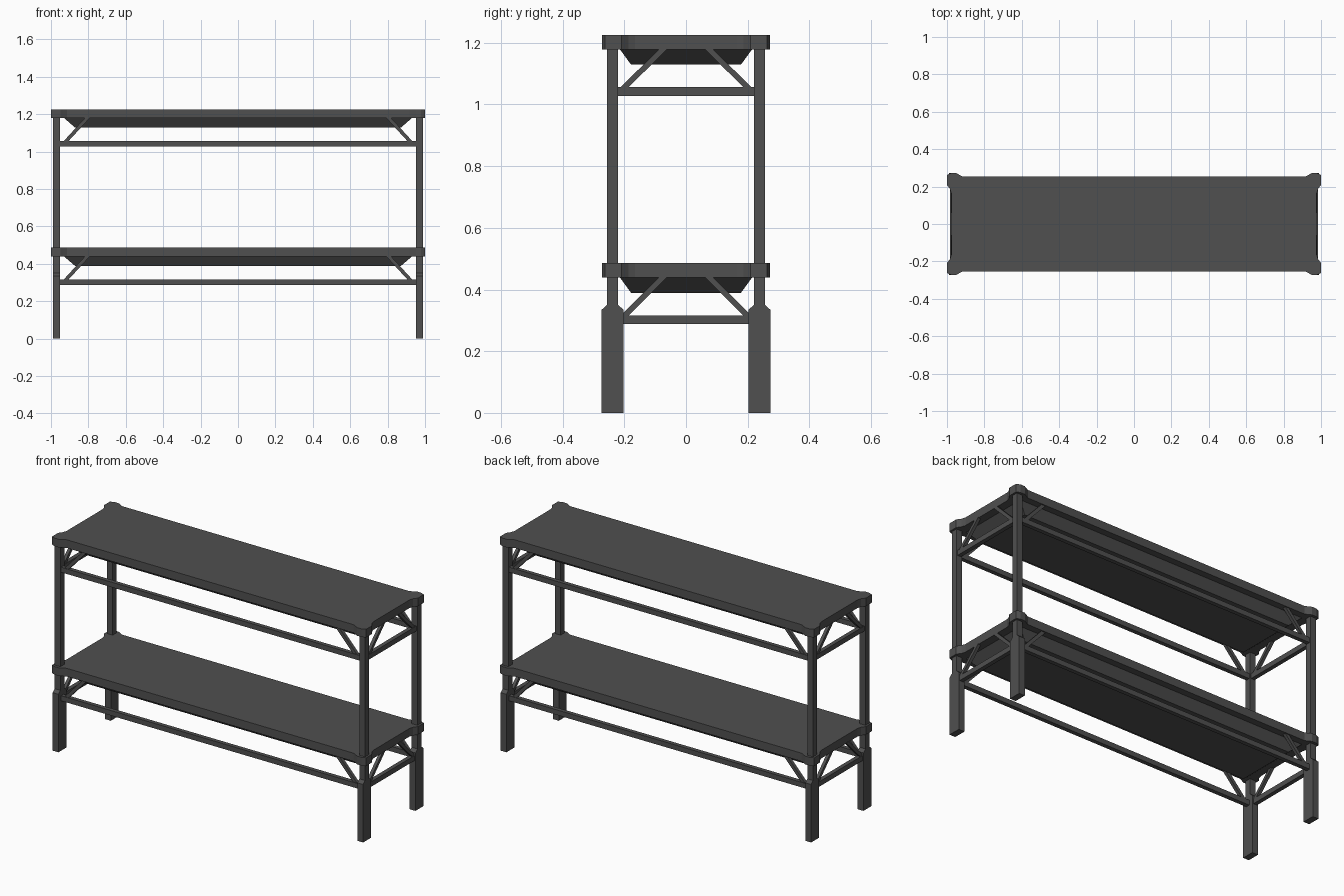
import bpy, bmesh
from mathutils import Vector

if "Cube" in bpy.data.objects:
    bpy.data.objects.remove(bpy.data.objects["Cube"])

grey = bpy.data.materials.new("dark_grey_metal")
grey.diffuse_color = (0.08, 0.08, 0.08, 1)
grey.use_nodes = True
grey.node_tree.nodes["Principled BSDF"].inputs["Base Color"].default_value = grey.diffuse_color


def finish(name, bm):
    bmesh.ops.recalc_face_normals(bm, faces=bm.faces)
    me = bpy.data.meshes.new(name)
    bm.to_mesh(me)
    bm.free()
    me.materials.append(grey)
    ob = bpy.data.objects.new(name, me)
    bpy.context.collection.objects.link(ob)
    return ob


def loft(name, rings):
    """Skin a stack of equal-length point rings and cap both ends."""
    bm = bmesh.new()
    vs = [[bm.verts.new(p) for p in r] for r in rings]
    n = len(vs[0])
    for a, b in zip(vs, vs[1:]):
        for i in range(n):
            bm.faces.new((a[i], a[(i + 1) % n], b[(i + 1) % n], b[i]))
    bm.faces.new(vs[0])
    bm.faces.new(vs[-1])
    return finish(name, bm)


def rect(cx, cy, hx, hy, z):
    return [(cx - hx, cy - hy, z), (cx + hx, cy - hy, z),
            (cx + hx, cy + hy, z), (cx - hx, cy + hy, z)]


def box(name, c, h):
    return loft(name, [rect(c[0], c[1], h[0], h[1], c[2] - h[2]),
                       rect(c[0], c[1], h[0], h[1], c[2] + h[2])])


# Shelf outline with flared corners, one quarter mirrored around
quarter = [(0.977, 0.165), (0.984, 0.187), (1.0, 0.209), (1.0, 0.262),
           (0.978, 0.272), (0.95, 0.272), (0.932, 0.262), (0.914, 0.253)]
outline = (quarter + [(-x, y) for x, y in reversed(quarter)]
           + [(-x, -y) for x, y in quarter]
           + [(x, -y) for x, y in reversed(quarter)])

PX, PY = 0.9705, 0.238   # post centres

for level, top in (("lower", 0.486), ("upper", 1.226)):
    under = top - 0.047
    # Shelf board and the tapered tray below it
    loft(level + "_shelf", [[(x, y, z) for x, y in outline] for z in (under, top)])
    loft(level + "_under_tray", [rect(0, 0, 0.872, 0.178, under - 0.05),
                                 rect(0, 0, 0.936, 0.218, under + 0.005)])
    rail = top - 0.184
    for s in (-1, 1):
        # Stretcher rails
        box(level + "_long_rail", (0, s * PY, rail), (0.955, 0.012, 0.0145))
        box(level + "_end_rail", (s * PX, 0, rail), (0.012, 0.222, 0.0145))
        for t in (-1, 1):
            # Diagonal braces, sheared bars running from rail to shelf
            z0, z1, w, d = rail + 0.005, under + 0.003, 0.013, 0.009
            loft(level + "_long_brace",
                 [rect(t * 0.927, s * PY, w, d, z0), rect(t * 0.803, s * PY, w, d, z1)])
            loft(level + "_end_brace",
                 [rect(s * PX, t * 0.208, d, w, z0), rect(s * PX, t * 0.072, d, w, z1)])

for s in (-1, 1):
    for t in (-1, 1):
        # Slim posts and wide feet with chamfered shoulders
        box("post", (s * PX, t * PY, 0.765), (0.0185, 0.018, 0.435))
        loft("foot", [rect(s * PX, t * PY, 0.0185, 0.036, 0),
                      rect(s * PX, t * PY, 0.0185, 0.036, 0.334),
                      rect(s * PX, t * PY, 0.0185, 0.018, 0.35)])
